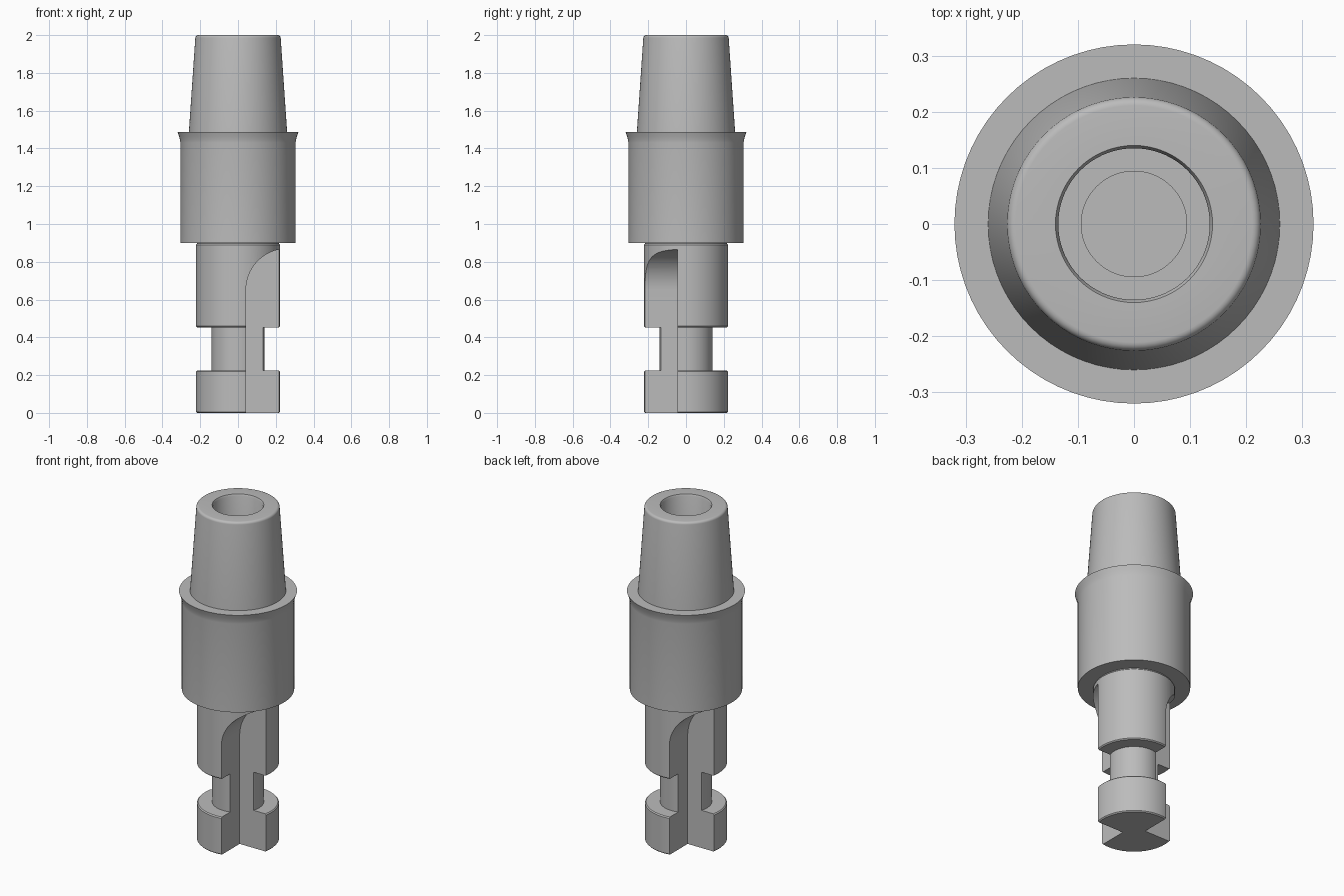
import bpy, bmesh, math
from mathutils import Matrix

if "Cube" in bpy.data.objects:
    bpy.data.objects.remove(bpy.data.objects["Cube"], do_unlink=True)

metal = bpy.data.materials.new("plain_grey_metal")
metal.use_nodes = True
GREY = (0.5, 0.5, 0.5, 1)
metal.diffuse_color = GREY
metal.node_tree.nodes["Principled BSDF"].inputs["Base Color"].default_value = GREY


def add_object(name, bm):
    bmesh.ops.remove_doubles(bm, verts=bm.verts, dist=1e-5)
    bmesh.ops.recalc_face_normals(bm, faces=bm.faces)
    mesh = bpy.data.meshes.new(name)
    bm.to_mesh(mesh)
    bm.free()
    mesh.materials.append(metal)
    obj = bpy.data.objects.new(name, mesh)
    bpy.context.collection.objects.link(obj)
    return obj


def lathe(name, profile, steps=72):
    """Revolve (radius, height) points that start and end on the axis."""
    bm = bmesh.new()
    verts = [bm.verts.new((r, 0, z)) for r, z in profile]
    edges = [bm.edges.new(pair) for pair in zip(verts, verts[1:])]
    bmesh.ops.spin(bm, geom=verts + edges, cent=(0, 0, 0), axis=(0, 0, 1),
                   angle=math.tau, steps=steps, use_merge=True)
    return add_object(name, bm)


def smooth(obj):
    bpy.ops.object.select_all(action="DESELECT")
    obj.select_set(True)
    bpy.context.view_layer.objects.active = obj
    bpy.ops.object.shade_smooth_by_angle(angle=math.radians(30))


def arc(cx, cz, r, start, end, n):
    return [(cx + r * math.cos(math.radians(start + (end - start) * i / n)),
             cz + r * math.sin(math.radians(start + (end - start) * i / n)))
            for i in range(n + 1)]


# Upper body: collar with flared lip, tapered nose and stepped bore
body = lathe("collar_and_tapered_nose",
             [(0, 0.9), (0.305, 0.9), (0.305, 1.43), (0.307, 1.445), (0.312, 1.465),
              (0.32, 1.488), (0.26, 1.488)]
             + arc(0.211, 1.985, 0.015, 4, 90, 5)
             + [(0.14, 2), (0.135, 1.99), (0.135, 1.3), (0.094, 1.3), (0.094, 1.1), (0, 1.1)])
smooth(body)

# Lower shank: neck between the shaft and the end disc
R, B = 0.222, 0.006
shank = lathe("notched_shank",
              [(0, 0), (R - B, 0), (R, B), (R, 0.225 - B), (R - B, 0.225), (0.14, 0.225),
               (0.14, 0.453), (R - B, 0.453), (R, 0.453 + B), (R, 0.89), (R - B, 0.896),
               (R - B, 0.93), (0, 0.93)])

# Two opposite corner notches, each running out in a curve
notch = [(0.5, -0.1), (0.042, -0.1)] + arc(0.262, 0.65, 0.22, 180, 90, 20) + [(0.5, 0.87)]
for turn in (0, math.pi):
    bm = bmesh.new()
    face = bm.faces.new([bm.verts.new((x, -0.044, z)) for x, z in notch])
    ext = bmesh.ops.extrude_face_region(bm, geom=[face])
    moved = [g for g in ext["geom"] if isinstance(g, bmesh.types.BMVert)]
    bmesh.ops.translate(bm, verts=moved, vec=(0, -0.4, 0))
    bm.transform(Matrix.Rotation(turn, 4, "Z"))
    cutter = add_object("notch_cutter", bm)
    cutter.hide_render = True
    mod = shank.modifiers.new("notch", "BOOLEAN")
    mod.operation, mod.solver, mod.object = "DIFFERENCE", "EXACT", cutter
    bpy.ops.object.select_all(action="DESELECT")
    shank.select_set(True)
    bpy.context.view_layer.objects.active = shank
    bpy.ops.object.modifier_apply(modifier=mod.name)
    bpy.data.objects.remove(cutter, do_unlink=True)
smooth(shank)
